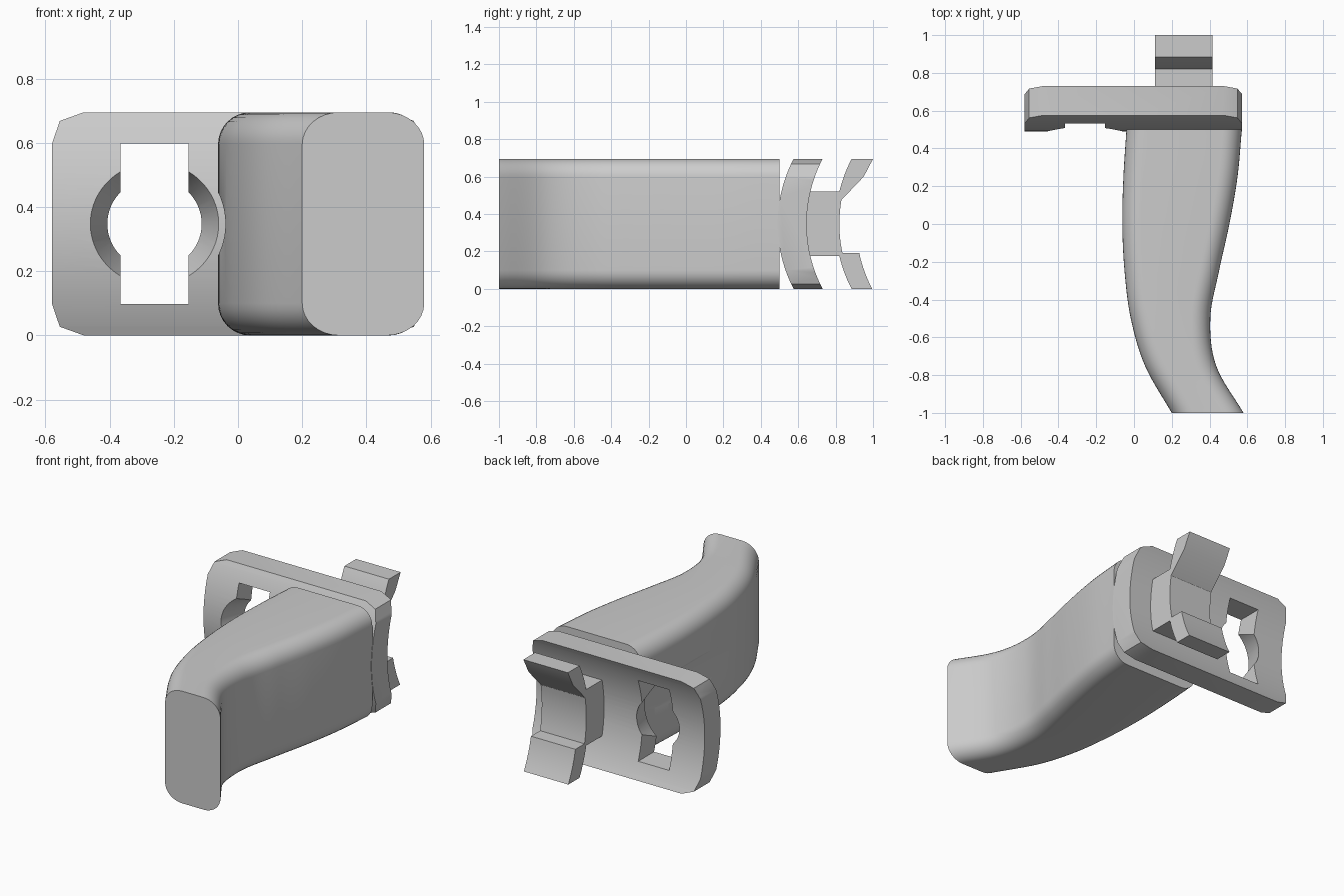
import bpy, bmesh, math

old = bpy.data.objects.get("Cube")
if old:
    bpy.data.objects.remove(old, do_unlink=True)

HEIGHT = 0.695
MID = HEIGHT / 2

grey = bpy.data.materials.new("light_grey")
grey.use_nodes = True
grey.diffuse_color = (0.6, 0.6, 0.6, 1)
grey.node_tree.nodes["Principled BSDF"].inputs["Base Color"].default_value = (0.6, 0.6, 0.6, 1)


def loft(name, rings):
    """Skin a list of equal-length rings and cap both ends."""
    bm = bmesh.new()
    rows = [[bm.verts.new(p) for p in ring] for ring in rings]
    n = len(rows[0])
    for a, b in zip(rows, rows[1:]):
        for i in range(n):
            j = (i + 1) % n
            bm.faces.new((a[i], a[j], b[j], b[i]))
    bm.faces.new(rows[0])
    bm.faces.new(rows[-1])
    bmesh.ops.recalc_face_normals(bm, faces=bm.faces)
    mesh = bpy.data.meshes.new(name)
    bm.to_mesh(mesh)
    bm.free()
    mesh.materials.append(grey)
    obj = bpy.data.objects.new(name, mesh)
    bpy.context.collection.objects.link(obj)
    return obj


def select(obj):
    bpy.ops.object.select_all(action='DESELECT')
    obj.select_set(True)
    bpy.context.view_layer.objects.active = obj


def cut(obj, cutter, operation='DIFFERENCE'):
    mod = obj.modifiers.new("cut", 'BOOLEAN')
    mod.operation = operation
    mod.solver = 'EXACT'
    mod.object = cutter
    select(obj)
    bpy.ops.object.modifier_apply(modifier=mod.name)
    bpy.data.objects.remove(cutter, do_unlink=True)


def smooth(obj):
    select(obj)
    bpy.ops.object.shade_smooth_by_angle(angle=math.radians(25))


def along_x(name, yz, x0, x1):
    return loft(name, [[(x, y, z) for y, z in yz] for x in (x0, x1)])


def along_y(name, xz, y0, y1):
    return loft(name, [[(x, y, z) for x, z in xz] for y in (y0, y1)])


def bow(base, z0, z1, steps=16):
    """Points of a concave arc in the y-z plane, nearest the front at mid height."""
    radius = 0.75
    zs = [z0 + (z1 - z0) * i / steps for i in range(steps + 1)]
    return [(base + radius - math.sqrt(radius ** 2 - (z - MID) ** 2), z) for z in zs]


def round_cutter(x, r0, r1, y0, y1, n=64):
    return loft("round_cutter", [[(x + r * math.cos(2 * math.pi * i / n), y,
                                   MID + r * math.sin(2 * math.pi * i / n)) for i in range(n)]
                                 for r, y in ((r0, y0), (r1, y1))])


# Bowed mounting plate with clipped corners
plate = along_x("mounting_plate", bow(0.49, 0, HEIGHT, 24) + bow(0.645, HEIGHT, 0, 24), -0.7, 0.7)
corner = [(0, 0.1), (0.025, 0.027), (0.1, 0)]
L, R = -0.58, 0.573
outline = [(L + a, b) for a, b in corner]
outline += [(R - a, b) for a, b in reversed(corner)]
outline += [(R - a, HEIGHT - b) for a, b in corner]
outline += [(L + a, HEIGHT - b) for a, b in reversed(corner)]
cut(plate, along_y("outline_cutter", outline, 0.3, 0.9), 'INTERSECT')

# Keyed screw hole: tapered round hole plus upright slot
HOLE_X = -0.26
slope = (0.147 - 0.2) / (0.645 - 0.49)
cut(plate, round_cutter(HOLE_X, 0.2 - 0.1 * slope, 0.147 + 0.1 * slope, 0.39, 0.745))
slot = [(HOLE_X + sx * 0.106, MID + sz * 0.25) for sx, sz in ((-1, -1), (1, -1), (1, 1), (-1, 1))]
cut(plate, along_y("slot_cutter", slot, 0.3, 0.9))
smooth(plate)

# Rear clip: neck with an upper and a lower claw
clip = [(0.6, 0.175)] + bow(0.8, 0.175, 0, 8) + bow(0.91, 0, 0.192, 8)
clip += bow(0.82, 0.192, 0.475, 10) + [(0.95, 0.6), (1.0, HEIGHT)]
clip += bow(0.8, HEIGHT, 0.522, 8) + [(0.6, 0.522)]
smooth(along_x("rear_clip", clip, 0.11, 0.415))

# Swept handle: side curves sampled at equal steps from front to back
LEFT_EDGE = [0.2, 0.058, -0.017, -0.05, -0.062, -0.056, -0.04]
RIGHT_EDGE = [0.58, 0.435, 0.404, 0.45, 0.505, 0.548, 0.571]


def spline(vals, t):
    v = [2 * vals[0] - vals[1] + 0.04 * (vals[0] - vals[1])] + vals + [2 * vals[-1] - vals[-2]]
    i = min(int(t), len(vals) - 2)
    f = t - i
    a, b, c, d = v[i:i + 4]
    return b + 0.5 * f * (c - a + f * (2 * a - 5 * b + 4 * c - d + f * (3 * (b - c) + d - a)))


def stretch(vals, t):
    """Widen the corner where the side runs at an angle."""
    lo, hi = max(t - 0.05, 0), min(t + 0.05, len(vals) - 1)
    grad = (spline(vals, hi) - spline(vals, lo)) / ((hi - lo) * 0.25)
    return 0.1 * math.hypot(1, grad)


rings = []
for k in range(49):
    t = k / 8
    y = -1 + t * 0.25
    x0, x1 = spline(LEFT_EDGE, t), spline(RIGHT_EDGE, t)
    r0, r1 = stretch(LEFT_EDGE, t), stretch(RIGHT_EDGE, t)
    ring = []
    for q, (cx, cz, r) in enumerate([(x1 - r1, HEIGHT - 0.1, r1), (x0 + r0, HEIGHT - 0.1, r0),
                                     (x0 + r0, 0.1, r0), (x1 - r1, 0.1, r1)]):
        for i in range(9):
            ang = (q + i / 8) * math.pi / 2
            ring.append((cx + r * math.cos(ang), y, cz + 0.1 * math.sin(ang)))
    rings.append(ring)
handle = loft("handle", rings)

# Tool clearance groove along the handle in front of the hole
cut(handle, round_cutter(HOLE_X, 0.221, 0.221, -0.7, 0.6))
smooth(handle)
